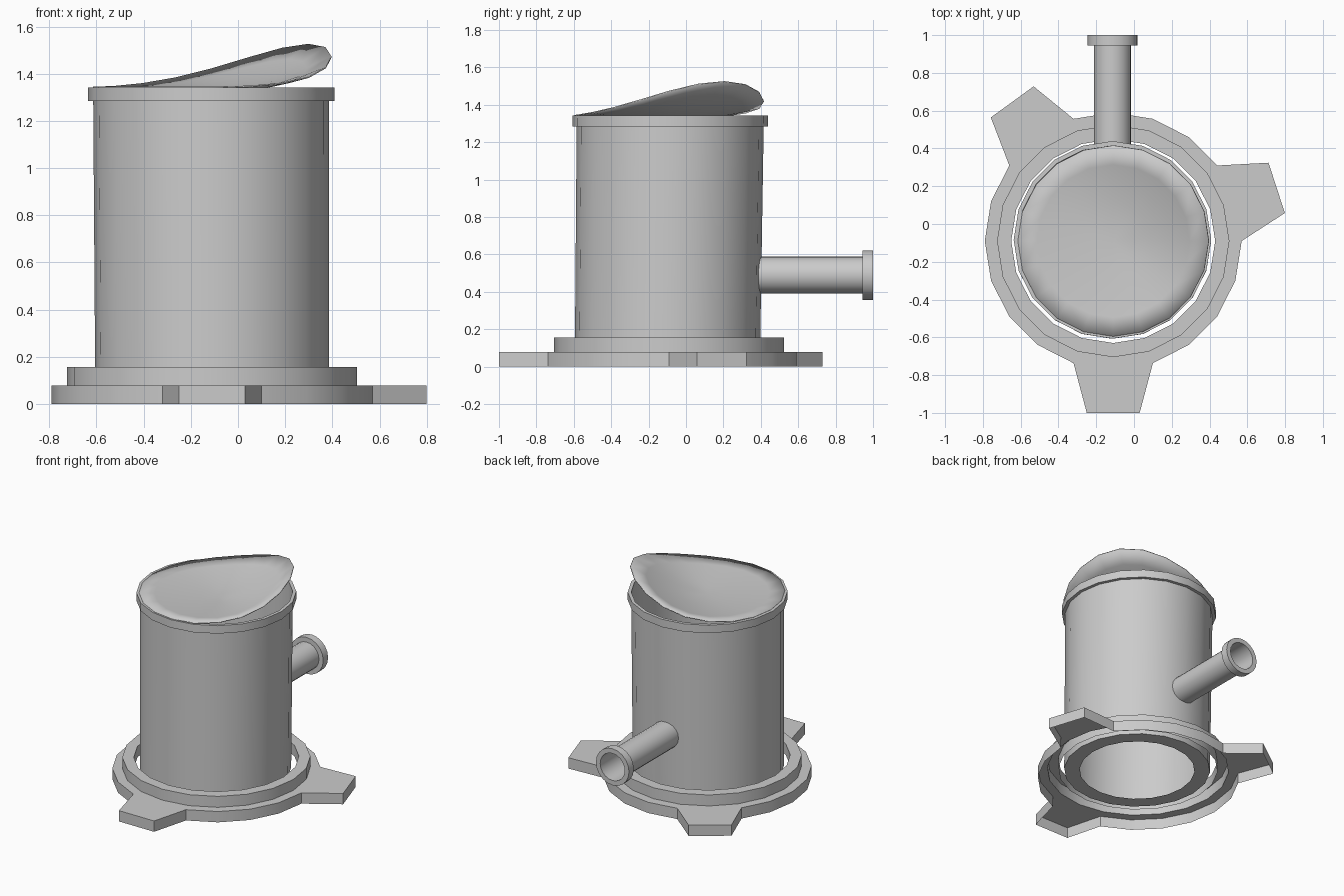
import bpy, bmesh
from math import sin, cos, radians, pi
from mathutils import Vector, Matrix

if "Cube" in bpy.data.objects:
    bpy.data.objects.remove(bpy.data.objects["Cube"])

CX, CY, N = -0.11, -0.09, 20


def finish(bm, name):
    bmesh.ops.recalc_face_normals(bm, faces=bm.faces)
    me = bpy.data.meshes.new(name)
    bm.to_mesh(me)
    bm.free()
    ob = bpy.data.objects.new(name, me)
    bpy.context.collection.objects.link(ob)
    bpy.ops.object.select_all(action='DESELECT')
    bpy.context.view_layer.objects.active = ob
    ob.select_set(True)
    bpy.ops.object.shade_smooth_by_angle(angle=radians(30))
    return ob


def lathe(name, profile, matrix, closed=False, n=N):
    """Revolve (radius, height) points around the local z axis."""
    bm = bmesh.new()
    rings = [[bm.verts.new((r * cos(2 * pi * i / n), r * sin(2 * pi * i / n), z))
              for i in range(n)] for r, z in profile]
    pairs = list(zip(rings, rings[1:])) + ([(rings[-1], rings[0])] if closed else [])
    for a, b in pairs:
        for i in range(n):
            j = (i + 1) % n
            bm.faces.new((a[i], a[j], b[j], b[i]))
    bm.transform(matrix)
    return finish(bm, name)


# Base plate: open-bottomed ring with three tapered mounting lugs
def base_plate():
    bm = bmesh.new()
    h, lugs = 0.078, (1, 7, 15)

    def vert(a, along, side=0.0):
        return bm.verts.new((CX + along * cos(a) - side * sin(a),
                             CY + along * sin(a) + side * cos(a), h))
    ang = [2 * pi * i / N for i in range(N)]
    inner = [vert(a, 0.615) for a in ang]
    outer = [None if i in lugs else vert(a, 0.68) for i, a in enumerate(ang)]
    rim = []
    for i, a in enumerate(ang):
        p, q = (i - 1) % N, (i + 1) % N
        if i in lugs:
            tip = [vert(a, 0.91, -0.14), vert(a, 0.91, 0.14)]
            rim += tip
            bm.faces.new([outer[p], *tip, outer[q], inner[q], inner[i], inner[p]])
        else:
            rim.append(outer[i])
            if q not in lugs:
                bm.faces.new((outer[i], outer[q], inner[q], inner[i]))
    low = [bm.verts.new((v.co.x, v.co.y, 0)) for v in rim]
    for i in range(len(rim)):
        j = (i + 1) % len(rim)
        bm.faces.new((rim[i], low[i], low[j], rim[j]))
    return finish(bm, "base_plate")


base_plate()
axis = Matrix.Translation((CX, CY, 0))
lathe("base_collar", [(0.615, 0.078), (0.615, 0.157), (0.54, 0.157), (0.54, 0.078)], axis)

# Body: shell with an open floor, leaning very slightly
lean = Matrix.Translation((CX, CY - 0.01, 0))
lean[1][2], lean[0][2] = 0.012, -0.003
lathe("body", [(0.39, 0.08), (0.495, 0.08), (0.50, 1.29)], lean)
lathe("body_rim", [(0.50, 1.285), (0.523, 1.285), (0.523, 1.342), (0.50, 1.342)],
      lean, closed=True)


# Lid: warped dish lifted on one side
def lid():
    bm = bmesh.new()
    R, z0, peak = 0.505, 1.32, radians(35)
    mid = bm.verts.new((CX, CY, z0))
    rings = []
    for k in range(1, 6):
        t, ring = k / 5, []
        for i in range(N):
            a = 2 * pi * i / N
            rim = 1.345 + 0.182 * ((1 + cos(a - peak)) / 2) ** 3.5
            ring.append(bm.verts.new((CX + R * t * cos(a), CY + R * t * sin(a),
                                      z0 + (rim - z0) * t ** 1.7)))
        rings.append(ring)
    for i in range(N):
        j = (i + 1) % N
        bm.faces.new((mid, rings[0][i], rings[0][j]))
        for a, b in zip(rings, rings[1:]):
            bm.faces.new((a[i], b[i], b[j], a[j]))
    ob = finish(bm, "lid")
    mod = ob.modifiers.new("thickness", 'SOLIDIFY')
    mod.thickness = 0.006


lid()

# Side pipe with end flange, pointing to the back
pipe = Matrix.Translation((-0.113, 0, 0.49)) @ Matrix.Rotation(-pi / 2, 4, 'X')
lathe("side_pipe", [(0.098, 0.375), (0.098, 0.95)], pipe)
lathe("pipe_flange", [(0.098, 0.945), (0.132, 0.945), (0.132, 1.0), (0.098, 1.0)],
      pipe, closed=True)
